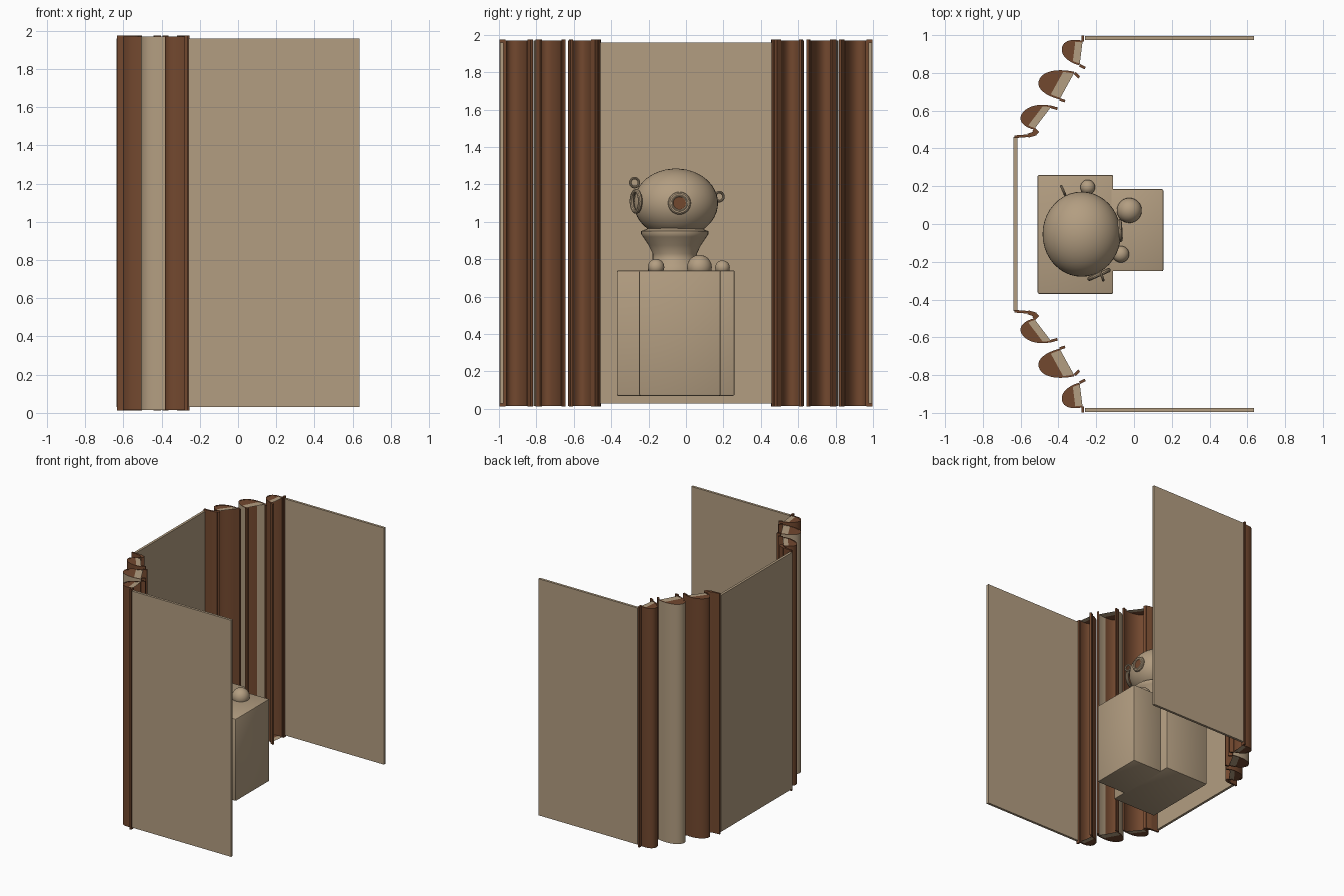
import bpy, bmesh, math
from mathutils import Vector

if "Cube" in bpy.data.objects:
    bpy.data.objects.remove(bpy.data.objects["Cube"])


def material(name, rgb):
    m = bpy.data.materials.new(name)
    m.diffuse_color = (*rgb, 1)
    m.use_nodes = True
    m.node_tree.nodes["Principled BSDF"].inputs["Base Color"].default_value = m.diffuse_color
    return m


TAN = material("tan", (0.45, 0.34, 0.22))
BROWN = material("brown", (0.17, 0.065, 0.028))


def finish(name, bm, mats, smooth=False, recalc=True):
    if recalc:
        bmesh.ops.recalc_face_normals(bm, faces=bm.faces)
    me = bpy.data.meshes.new(name)
    bm.to_mesh(me)
    bm.free()
    ob = bpy.data.objects.new(name, me)
    bpy.context.collection.objects.link(ob)
    for m in mats:
        me.materials.append(m)
    if smooth:
        bpy.ops.object.select_all(action='DESELECT')
        ob.select_set(True)
        bpy.context.view_layer.objects.active = ob
        bpy.ops.object.shade_smooth_by_angle(angle=math.radians(40))
    return ob


def box(name, lo, hi, mat, bevel=0):
    bm = bmesh.new()
    bmesh.ops.create_cube(bm, size=1)
    for v in bm.verts:
        v.co = Vector([(a + b) / 2 + c * (b - a) for a, b, c in zip(lo, hi, v.co)])
    if bevel:
        bmesh.ops.bevel(bm, geom=bm.edges[:], offset=bevel, segments=2, affect='EDGES', profile=0.5)
    return finish(name, bm, [mat], bevel > 0)


def strip(name, p, q, w, z0, z1, mat):
    """Upright bar whose plan runs from p to q."""
    p, q = Vector(p), Vector(q)
    d = (q - p).normalized()
    n = Vector((-d.y, d.x)) * w / 2
    bm = bmesh.new()
    f = bm.faces.new([bm.verts.new((*c, z0)) for c in (p + n, q + n, q - n, p - n)])
    r = bmesh.ops.extrude_face_region(bm, geom=[f])
    for v in r["geom"]:
        if isinstance(v, bmesh.types.BMVert):
            v.co.z = z1
    return finish(name, bm, [mat])


def ball(name, loc, radii, mat):
    bm = bmesh.new()
    bmesh.ops.create_uvsphere(bm, u_segments=40, v_segments=24, radius=1)
    for v in bm.verts:
        v.co = Vector([l + r * c for l, r, c in zip(loc, radii, v.co)])
    return finish(name, bm, [mat], True)


def ring(name, loc, major, minor, axis):
    bpy.ops.mesh.primitive_torus_add(major_radius=major, minor_radius=minor,
                                     major_segments=32, minor_segments=10, location=loc)
    ob = bpy.context.object
    ob.name = name
    ob.rotation_euler = Vector(axis).to_track_quat('Z', 'Y').to_euler()
    ob.data.materials.append(TAN)
    bpy.ops.object.shade_smooth_by_angle()
    return ob


def fold(name, a, b, depth, s, tan_outside):
    """Hollow half-round curtain fold, with thin closures top and bottom."""
    a, b = Vector(a), Vector(b)
    mid, half = (a + b) / 2, (a - b) / 2
    out = Vector((-0.97, 0.24))
    n, k, z0, z1 = 24, 3, 0.015, 1.97

    def arc(t):
        pts = []
        for i in range(n + 1):
            u = math.pi * i / n
            c = math.cos(u)
            c = math.copysign(abs(c) ** 0.9, c)
            p = mid + half * c * (1 - t / half.length) + out * (depth - t) * math.sin(u)
            pts.append((p.x, p.y * s))
        return pts

    bm = bmesh.new()
    rows = [[bm.verts.new((*p, z)) for p in arc(t)] for t in (0, 0.01) for z in (z0, z1)]
    o0, o1, i0, i1 = rows
    for i in range(n):
        f = bm.faces.new((o0[i], o0[i + 1], o1[i + 1], o1[i]))
        f.material_index = 1 if tan_outside else 0
        f = bm.faces.new((i0[i], i1[i], i1[i + 1], i0[i + 1]))
        f.material_index = 1 if tan_outside and (i < 4) else 0
        bm.faces.new((o0[i], i0[i], i0[i + 1], o0[i + 1]))
        bm.faces.new((o1[i], o1[i + 1], i1[i + 1], i1[i]))
    for i in (0, n):
        bm.faces.new((o0[i], o1[i], i1[i], i0[i]))
    bmesh.ops.recalc_face_normals(bm, faces=bm.faces)
    # closures: brown crown, tan band along the open side
    for z, flip in ((z1 - 0.002, s < 0), (z0 + 0.002, s > 0)):
        vs = [bm.verts.new((*p, z)) for p in arc(0.005)]
        for poly, mi in ((vs[k:n - k + 1], 0), (vs[:k + 1] + vs[n - k:], 1)):
            f = bm.faces.new(poly[::-1] if flip else poly)
            f.material_index = mi
    return finish(name, bm, [BROWN, TAN], True, recalc=False)


# Wall panels
box("back_wall", (-0.637, -0.46, 0.03), (-0.617, 0.46, 1.96), TAN)
for s, side in ((1, "left"), (-1, "right")):
    box(f"{side}_wall", (-0.26, min(s * 0.975, s * 0.995), 0.03),
        (0.635, max(s * 0.975, s * 0.995), 1.96), TAN)

    # Curtain folds between side walls and back wall
    fold(f"{side}_outer_fold", (-0.272, 0.97), (-0.288, 0.84), 0.105, s, False)
    fold(f"{side}_middle_fold", (-0.314, 0.805), (-0.394, 0.66), 0.15, s, True)
    fold(f"{side}_inner_fold", (-0.435, 0.625), (-0.53, 0.50), 0.11, s, False)

    # Narrow edging lips, corner post and return to the back wall
    lips = [((-0.288, 0.84), (-0.258, 0.825)), ((-0.314, 0.80), (-0.29, 0.775)),
            ((-0.394, 0.66), (-0.365, 0.65)), ((-0.44, 0.62), (-0.405, 0.61)),
            ((-0.53, 0.50), (-0.51, 0.48)), ((-0.52, 0.48), (-0.56, 0.468)),
            ((-0.55, 0.468), (-0.632, 0.462)), ((-0.272, 0.998), (-0.272, 0.965))]
    for i, (p, q) in enumerate(lips):
        w = 0.022 if i in (4, 5) else 0.014
        strip(f"{side}_edging_{i + 1}", (p[0], p[1] * s), (q[0], q[1] * s), w, 0.012, 1.975, BROWN)

# Plinth: wide rear block and narrower front block
box("rear_block", (-0.51, -0.37, 0.07), (-0.11, 0.26, 0.74), TAN, 0.008)
box("front_block", (-0.13, -0.25, 0.07), (0.155, 0.185, 0.74), TAN, 0.008)

# Waisted collar under the helmet, turned from a profile
profile = [(0.0, 0.735), (0.145, 0.735), (0.14, 0.765), (0.118, 0.80), (0.118, 0.83),
           (0.14, 0.875), (0.17, 0.92), (0.18, 0.935), (0.18, 0.95), (0.13, 0.97)]
bm = bmesh.new()
N = 40
loops = [[bm.verts.new((-0.275 + r * math.cos(2 * math.pi * j / N),
                        -0.06 + r * math.sin(2 * math.pi * j / N), z))
          for j in range(N)] for r, z in profile[1:]]
for la, lb in zip(loops, loops[1:]):
    for j in range(N):
        bm.faces.new((la[j], la[(j + 1) % N], lb[(j + 1) % N], lb[j]))
bm.faces.new(loops[0])
bm.faces.new(loops[-1])
finish("helmet_collar", bm, [TAN], True)

# Helmet dome
ball("helmet_dome", (-0.277, -0.054, 1.1), (0.207, 0.225, 0.185), TAN)

# Front window with brown glass
ring("window_rim", (-0.075, -0.035, 1.10), 0.048, 0.013, (1, 0.05, 0))
ring("window_inner_rim", (-0.068, -0.035, 1.10), 0.04, 0.007, (1, 0.05, 0))
bpy.ops.mesh.primitive_cylinder_add(vertices=32, radius=0.04, depth=0.012,
                                    location=(-0.072, -0.035, 1.10), rotation=(0, math.pi / 2, 0))
bpy.context.object.name = "window_glass"
bpy.context.object.data.materials.append(BROWN)

# Side window and carrying rings
ring("side_window_rim", (-0.185, -0.267, 1.11), 0.055, 0.012, (0.4, -0.9, 0))
ring("upper_ring", (-0.17, -0.275, 1.21), 0.024, 0.007, (0.9, 0.3, 0))
ring("rear_ring", (-0.375, 0.178, 1.135), 0.024, 0.007, (0.9, 0.4, 0))

# Balls lying on the plinth
ball("large_ball", (-0.025, 0.072, 0.757), (0.066,) * 3, TAN)
ball("medium_ball", (-0.07, -0.16, 0.758), (0.044,) * 3, TAN)
ball("small_ball", (-0.245, 0.195, 0.755), (0.039,) * 3, TAN)
